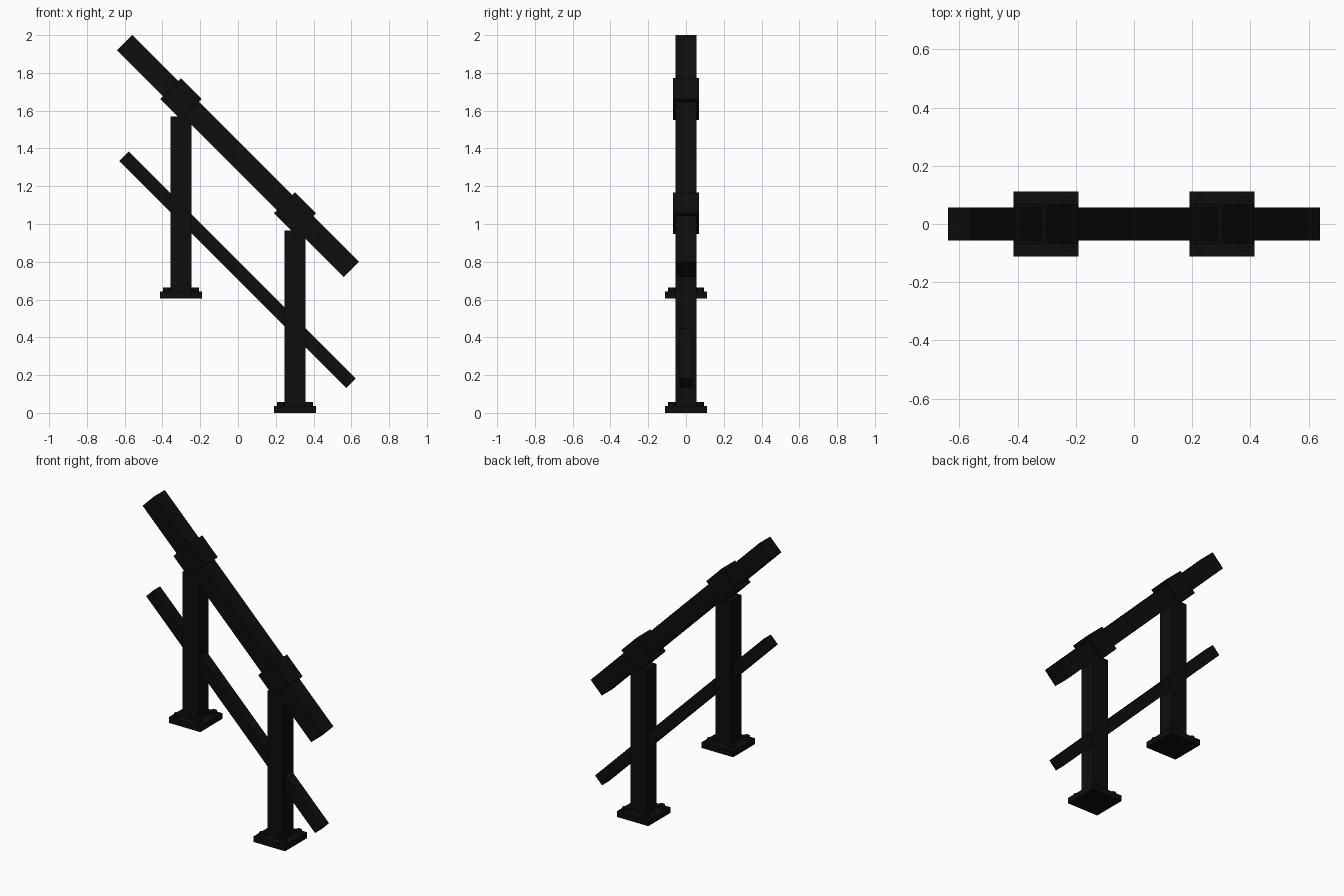
import bpy
from math import radians

cube = bpy.data.objects.get("Cube")
if cube:
    bpy.data.objects.remove(cube, do_unlink=True)

black = bpy.data.materials.new("black_metal")
black.use_nodes = True
color = (0.004, 0.004, 0.004, 1)
black.diffuse_color = color
black.node_tree.nodes["Principled BSDF"].inputs["Base Color"].default_value = color


def box(name, center, size, tilt=0):
    """Box of the given full size, tilted about the y axis."""
    bpy.ops.mesh.primitive_cube_add(size=1, location=center, rotation=(0, radians(tilt), 0))
    ob = bpy.context.object
    ob.name = name
    ob.scale = size
    ob.data.materials.append(black)
    return ob


def bolt(name, center, radius, height):
    bpy.ops.mesh.primitive_cylinder_add(vertices=12, radius=radius, depth=height, location=center)
    ob = bpy.context.object
    ob.name = name
    ob.data.materials.append(black)
    bpy.ops.object.shade_smooth_by_angle(angle=radians(40))


# Sloping rails
box("handrail", (0, 0, 1.36), (1.697, 0.112, 0.113), 45)
box("lower_rail", (-0.003, 0, 0.757), (1.70, 0.07, 0.071), 45)

# Posts, each with a foot plate, four bolts and a rail collar
for side, x, base in (("right", -0.302, 0.605), ("left", 0.302, 0)):
    box(side + "_post", (x, 0, base + 0.495), (0.11, 0.11, 0.94))
    box(side + "_foot_plate", (x, 0, base + 0.0185), (0.224, 0.224, 0.037))
    box(side + "_collar", (x, 0, base + 1.057), (0.156, 0.136, 0.156), 45)
    for sx in (-1, 1):
        for sy in (-1, 1):
            bolt(side + "_bolt", (x + sx * 0.076, sy * 0.076, base + 0.046), 0.02, 0.024)
